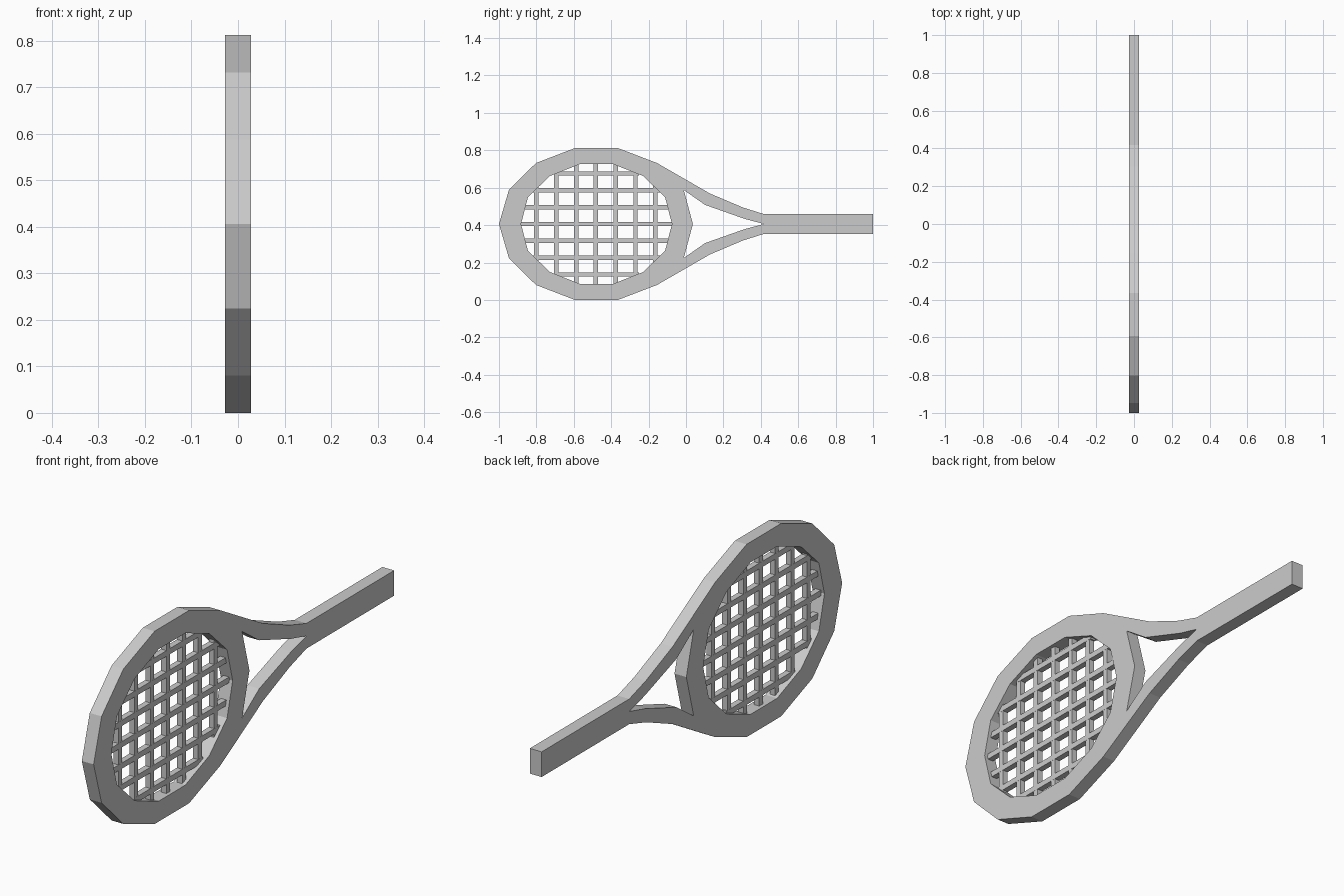
import bpy, bmesh
from math import radians
from mathutils import Matrix, Vector

if "Cube" in bpy.data.objects:
    bpy.data.objects.remove(bpy.data.objects["Cube"])

MID = 0.406      # height of the symmetry line
HALF = 0.0275    # half thickness of the frame

# Upper-half profiles as (y, height above the symmetry line)
OUTER = [(-1, 0), (-.947, .182), (-.802, .326), (-.594, .406), (-.364, .406), (-.155, .326),
         (.128, .163), (.305, .088), (.417, .053), (1, .053)]
HOLE = [(-.882, 0), (-.845, .144), (-.727, .257), (-.567, .32), (-.39, .32), (-.23, .257),
        (-.112, .144), (-.075, 0)]
THROAT = [(.037, 0), (-.012, .182), (.102, .102), (.315, .027), (.417, 0)]


def mirrored(half):
    """Close a half profile by reflecting it over the symmetry line."""
    return half + [(y, -h) for y, h in reversed(half) if h > 0]


def add_object(name, bm):
    mesh = bpy.data.meshes.new(name)
    bm.to_mesh(mesh)
    bm.free()
    obj = bpy.data.objects.new(name, mesh)
    bpy.context.collection.objects.link(obj)
    return obj


# Frame: head, throat and handle as one flat extrusion with two openings
curve = bpy.data.curves.new("frame_profile", 'CURVE')
curve.dimensions = '2D'
curve.fill_mode = 'BOTH'
curve.extrude = HALF
for half in (OUTER, HOLE, THROAT):
    pts = mirrored(half)
    spline = curve.splines.new('POLY')
    spline.points.add(len(pts) - 1)
    for p, (y, h) in zip(spline.points, pts):
        p.co = (y, h, 0, 1)
    spline.use_cyclic_u = True
profile = bpy.data.objects.new("frame_profile", curve)
bpy.context.collection.objects.link(profile)
bpy.context.view_layer.update()
mesh = bpy.data.meshes.new_from_object(profile.evaluated_get(bpy.context.evaluated_depsgraph_get()))
bpy.data.objects.remove(profile)

bm = bmesh.new()
bm.from_mesh(mesh)
bmesh.ops.remove_doubles(bm, verts=bm.verts, dist=1e-4)
stand = Matrix.Translation((0, 0, MID)) @ Matrix.Rotation(radians(90), 4, 'Z') @ Matrix.Rotation(radians(90), 4, 'X')
bm.transform(stand)
bmesh.ops.recalc_face_normals(bm, faces=bm.faces)
for f in bm.faces:
    f.smooth = False
add_object("racket_frame", bm)


def hole_span(axis, value):
    """Range of the opening along the other axis where the given axis has this value."""
    pts = mirrored(HOLE)
    hits = []
    for a, b in zip(pts, pts[1:] + pts[:1]):
        if (a[axis] - value) * (b[axis] - value) <= 0 and a[axis] != b[axis]:
            t = (value - a[axis]) / (b[axis] - a[axis])
            hits.append(a[1 - axis] + t * (b[1 - axis] - a[1 - axis]))
    return min(hits) - .012, max(hits) + .012


def add_bar(bm, y0, y1, h0, h1, depth):
    size = Matrix.Diagonal((depth, y1 - y0, h1 - h0, 1))
    bmesh.ops.create_cube(bm, size=1, matrix=Matrix.Translation((0, (y0 + y1) / 2, MID + (h0 + h1) / 2)) @ size)


# Strings: seven square bars each way, ending just inside the frame
W = .012
cross, main = bmesh.new(), bmesh.new()
for k in range(-3, 4):
    y = -.482 + k * .106
    lo, hi = hole_span(0, y)
    add_bar(cross, y - W, y + W, lo, hi, .024)
    h = k * .09
    lo, hi = hole_span(1, h)
    add_bar(main, lo, hi, h - W, h + W, .025)
add_object("cross_strings", cross)
add_object("main_strings", main)
